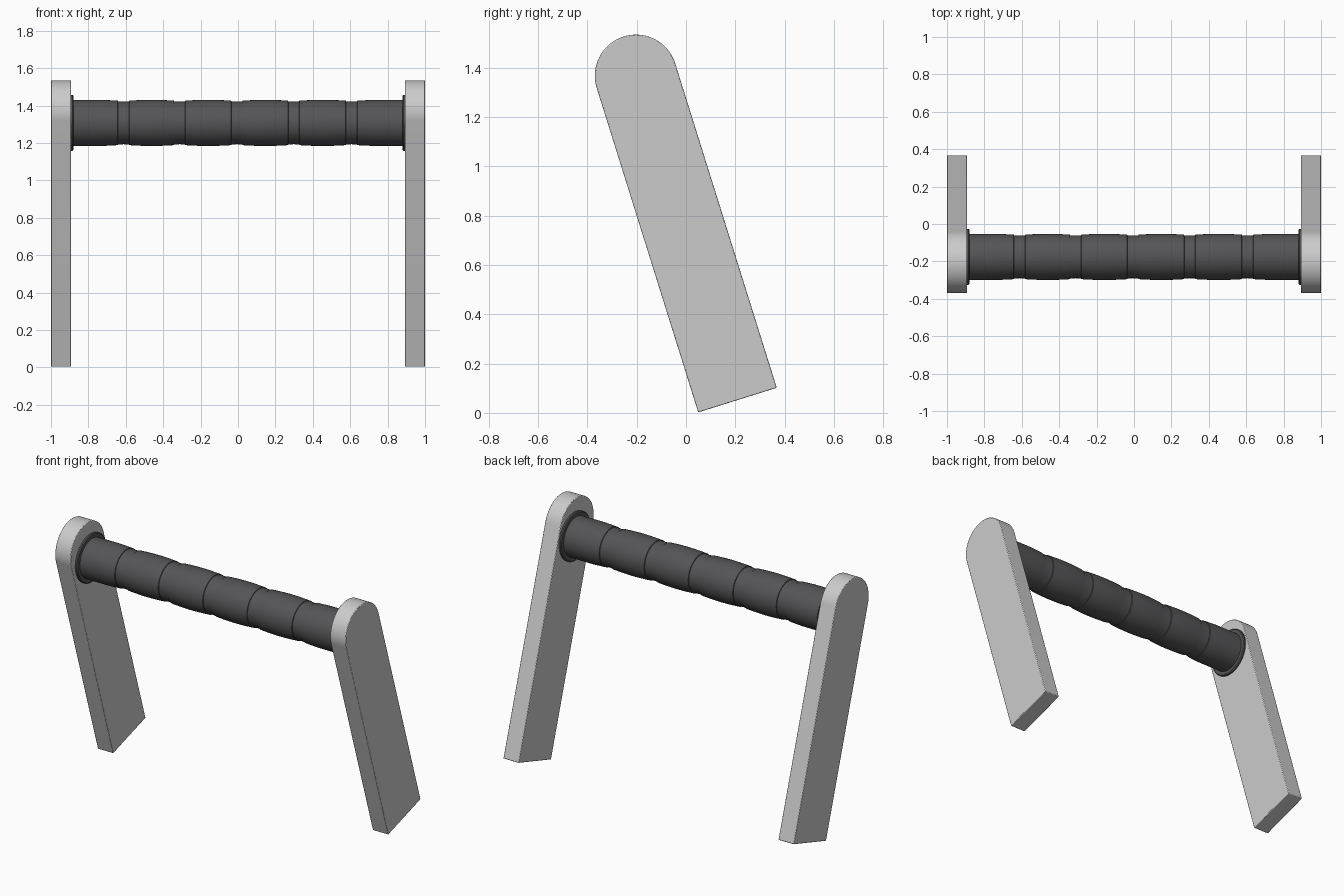
import bpy, bmesh, math
from mathutils import Vector

if "Cube" in bpy.data.objects:
    bpy.data.objects.remove(bpy.data.objects["Cube"])

dark = bpy.data.materials.new("dark_grey")
dark.diffuse_color = (0.09, 0.09, 0.095, 1)
dark.use_nodes = True
dark.node_tree.nodes["Principled BSDF"].inputs["Base Color"].default_value = dark.diffuse_color


def finish(bm, name, angle):
    bmesh.ops.recalc_face_normals(bm, faces=bm.faces)
    me = bpy.data.meshes.new(name)
    bm.to_mesh(me)
    bm.free()
    ob = bpy.data.objects.new(name, me)
    bpy.context.collection.objects.link(ob)
    bpy.ops.object.select_all(action='DESELECT')
    ob.select_set(True)
    bpy.context.view_layer.objects.active = ob
    bpy.ops.object.shade_smooth_by_angle(angle=math.radians(angle))
    return ob


# Leaning side arm: straight foot, round head (y, z profile extruded along x)
HEAD = Vector((-0.203, 1.368))
FOOT = Vector((0.209, 0.052))
R = 0.167
up = (HEAD - FOOT).normalized()
side = Vector((up.y, -up.x))


def arm(name, x0, x1):
    pts = [FOOT - side * R, FOOT + side * R]
    for i in range(41):
        a = math.pi * i / 40
        pts.append(HEAD + side * R * math.cos(a) + up * R * math.sin(a))
    bm = bmesh.new()
    face = bm.faces.new([bm.verts.new((x0, p.x, p.y)) for p in pts])
    ext = bmesh.ops.extrude_face_region(bm, geom=[face])
    verts = [g for g in ext["geom"] if isinstance(g, bmesh.types.BMVert)]
    bmesh.ops.translate(bm, verts=verts, vec=(x1 - x0, 0, 0))
    ob = finish(bm, name, 30)
    bev = ob.modifiers.new("soft_edge", 'BEVEL')
    bev.width = 0.004
    bev.segments = 2
    bev.limit_method = 'ANGLE'
    bev.angle_limit = math.radians(40)


arm("left_arm", -1.0, -0.893)
arm("right_arm", 0.893, 1.0)


# Turned parts around the grip axis, from (x, radius) profiles
def lathe(name, profile, n=64):
    bm = bmesh.new()
    rings = []
    for x, r in profile:
        rings.append([bm.verts.new((x, -0.176 + r * math.cos(2 * math.pi * k / n),
                                    1.307 + r * math.sin(2 * math.pi * k / n)))
                      for k in range(n)])
    for a, b in zip(rings, rings[1:]):
        for k in range(n):
            bm.faces.new((a[k], a[(k + 1) % n], b[(k + 1) % n], b[k]))
    bm.faces.new(rings[0])
    bm.faces.new(rings[-1])
    finish(bm, name, 25).data.materials.append(dark)


# Grip: plain ends, five grooves and four finger swells between them
grooves = [-0.612, -0.312, -0.006, 0.298, 0.607]
profile = [(-0.9, 0.123), (-0.72, 0.123)]
for i, g in enumerate(grooves):
    profile += [(g - 0.031, 0.119), (g - 0.029, 0.115), (g, 0.114),
                (g + 0.029, 0.115), (g + 0.031, 0.119)]
    if i < 4:
        a, b = g + 0.031, grooves[i + 1] - 0.031
        for t in (0.15, 0.3, 0.5, 0.7, 0.85):
            profile.append((a + (b - a) * t, 0.119 + 0.0045 * math.sin(math.pi * t)))
profile += [(0.72, 0.123), (0.9, 0.123)]
lathe("grip", profile)

# End collars with a small chamfer
for s, label in ((-1, "left"), (1, "right")):
    lathe(label + "_collar", [(s * 0.9, 0.149), (s * 0.884, 0.149),
                              (s * 0.879, 0.144), (s * 0.879, 0.12)])
